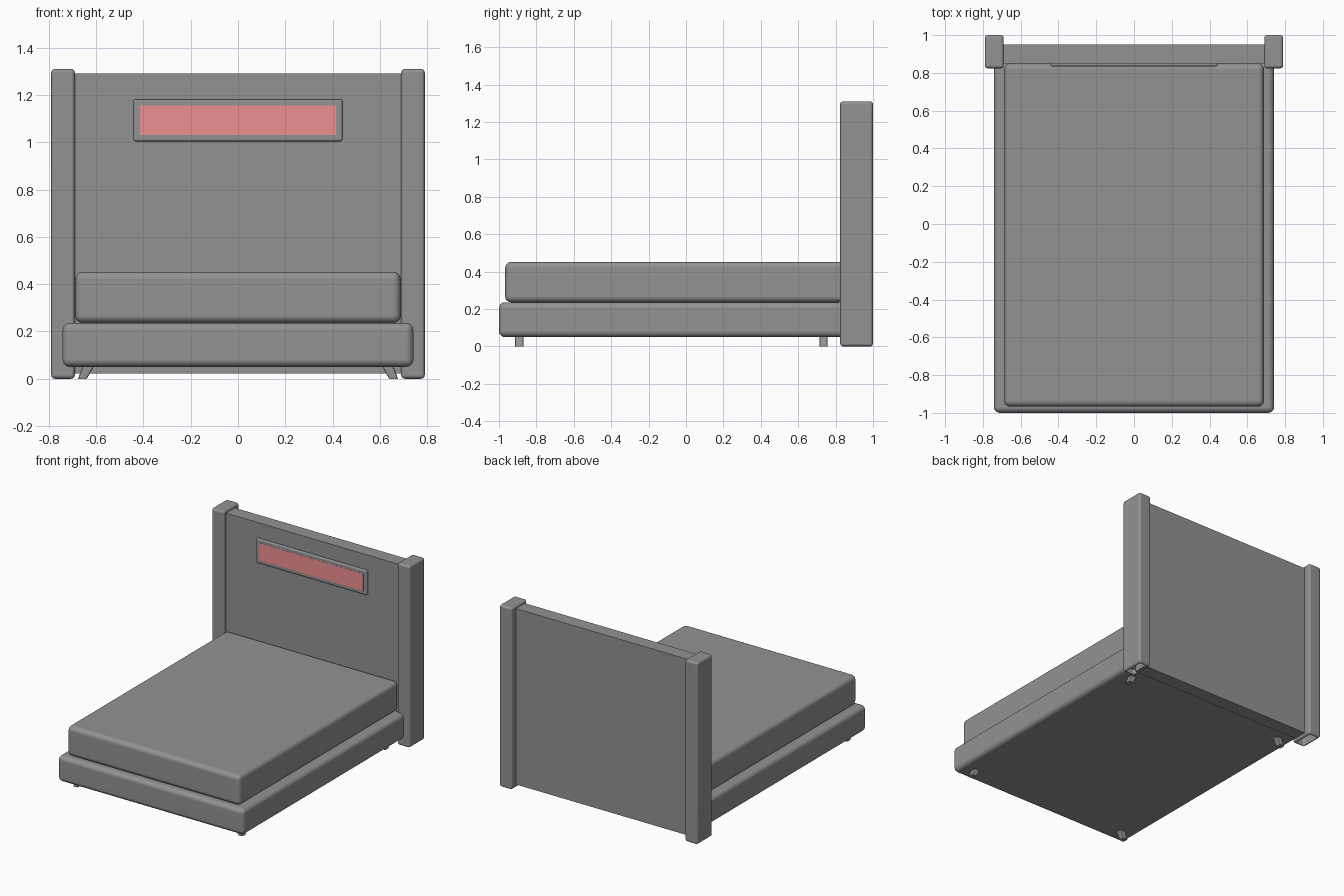
import bpy, bmesh, math
from mathutils import Vector

if "Cube" in bpy.data.objects:
    bpy.data.objects.remove(bpy.data.objects["Cube"])


def material(name, rgb):
    mat = bpy.data.materials.new(name)
    mat.diffuse_color = (*rgb, 1)
    mat.use_nodes = True
    mat.node_tree.nodes["Principled BSDF"].inputs["Base Color"].default_value = mat.diffuse_color
    return mat


GREY = material("dark_grey", (0.29, 0.29, 0.29))
RED = material("inlay_red", (0.87, 0.28, 0.28))


def finish(bm, name, mat=GREY, smooth=True):
    me = bpy.data.meshes.new(name)
    bmesh.ops.recalc_face_normals(bm, faces=bm.faces[:])
    bm.to_mesh(me)
    bm.free()
    me.materials.append(mat)
    ob = bpy.data.objects.new(name, me)
    bpy.context.collection.objects.link(ob)
    if smooth:
        bpy.ops.object.select_all(action='DESELECT')
        ob.select_set(True)
        bpy.context.view_layer.objects.active = ob
        bpy.ops.object.shade_smooth_by_angle(angle=math.radians(35))
        # Keeps the large flat faces evenly shaded
        mod = ob.modifiers.new("flat_faces", 'WEIGHTED_NORMAL')
        mod.keep_sharp = True
    return ob


def box_bm(lo, hi, radius=0.0, segments=4, upright_only=False):
    """Box between two corners, with optionally rounded edges."""
    lo, hi = Vector(lo), Vector(hi)
    bm = bmesh.new()
    bmesh.ops.create_cube(bm, size=1)
    for v in bm.verts:
        v.co = Vector(c * s for c, s in zip(v.co, hi - lo)) + (lo + hi) / 2
    if radius:
        edges = [e for e in bm.edges if not upright_only
                 or abs(e.verts[0].co.z - e.verts[1].co.z) > 1e-4]
        bmesh.ops.bevel(bm, geom=edges, offset=radius, segments=segments,
                        profile=0.5, affect='EDGES')
    return bm


# Bed base and mattress
finish(box_bm((-0.742, -1.0, 0.05), (0.742, 0.86, 0.236), 0.032, 5), "bed_base")
finish(box_bm((-0.688, -0.967, 0.236), (0.688, 0.85, 0.452), 0.032, 5), "mattress")

# Headboard panel between the posts
finish(box_bm((-0.70, 0.85, 0.022), (0.70, 0.95, 1.29)), "headboard_panel", smooth=False)

# Side posts, open underneath
for side, label in ((-1, "left"), (1, "right")):
    x0, x1 = sorted((side * 0.69, side * 0.79))
    bm = box_bm((x0, 0.824, 0.0), (x1, 1.0, 1.31), 0.016)
    bottom = [f for f in bm.faces if all(v.co.z < 1e-4 for v in f.verts)]
    bmesh.ops.delete(bm, geom=bottom, context='FACES')
    finish(bm, label + "_post")

# Raised plaque frame with a coloured inlay on its face
finish(box_bm((-0.442, 0.834, 1.004), (0.442, 0.856, 1.182), 0.01, 3), "headboard_frame")
finish(box_bm((-0.415, 0.833, 1.031), (0.415, 0.840, 1.155)), "frame_inlay", RED, False)

# Short tapered legs splayed outwards
for side, s_label in ((-1, "left"), (1, "right")):
    for y, y_label in ((-0.892, "front"), (0.735, "back")):
        bm = box_bm((-0.026, y - 0.0225, 0.0), (0.026, y + 0.0225, 0.07),
                    0.009, 2, upright_only=True)
        for v in bm.verts:
            top = v.co.z > 0.035
            v.co.x = v.co.x * (1.0 if top else 0.7) + side * (0.625 if top else 0.658)
        finish(bm, f"{y_label}_{s_label}_leg")
